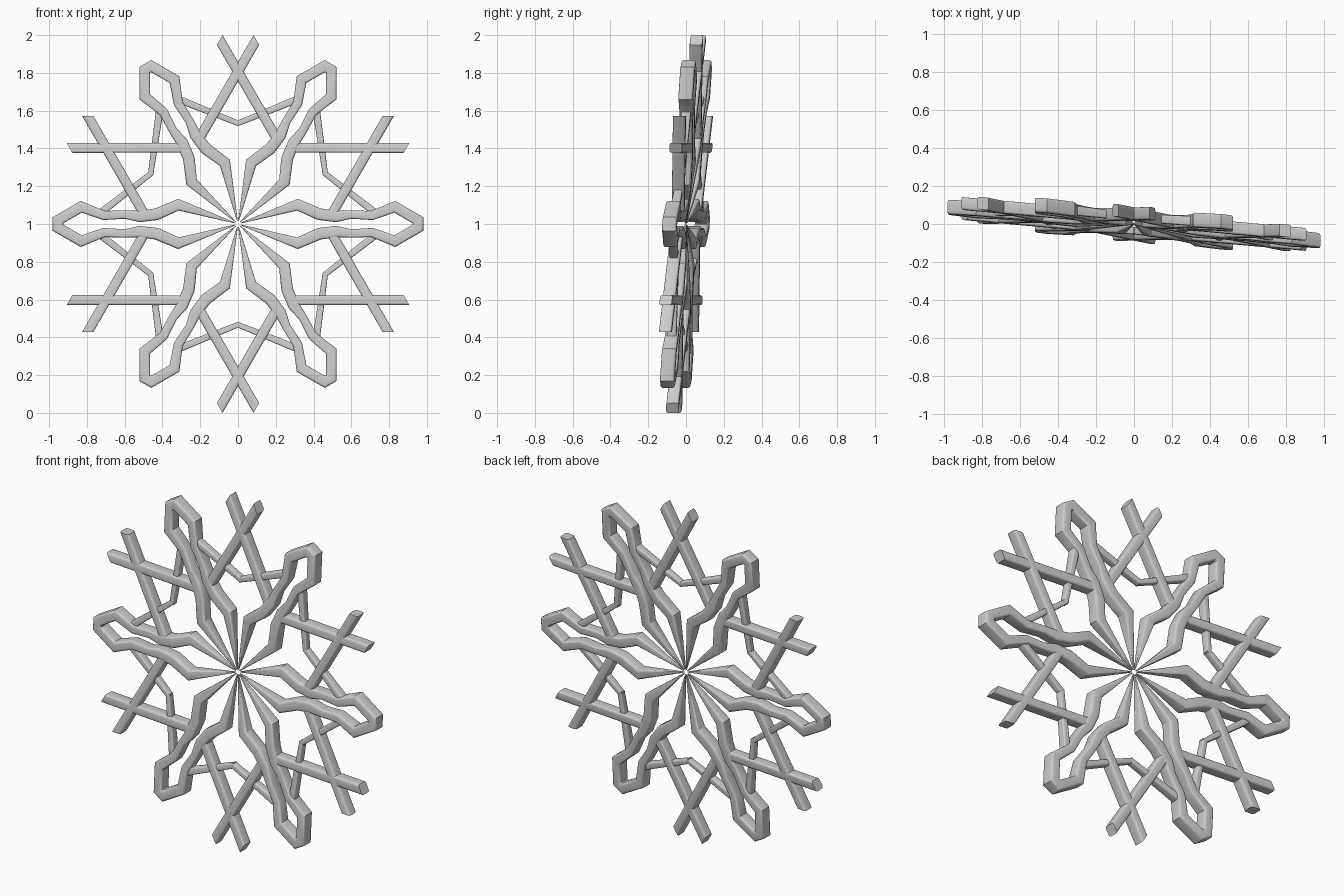
import bpy, bmesh, math
from mathutils import Vector

if "Cube" in bpy.data.objects:
    bpy.data.objects.remove(bpy.data.objects["Cube"])

TILT_X, TILT_Z = -0.09, 0.065      # slight lean of the whole flake
CENTRE_Z = 1.0


def section(w, d):
    """Rounded-rectangle cross-section: (sideways, depth) pairs."""
    r = 0.42 * min(w, d)
    pts = []
    for cx, cy, a0 in ((1, 1, 0), (-1, 1, 90), (-1, -1, 180), (1, -1, 270)):
        for k in range(4):
            a = math.radians(a0 + 30 * k)
            pts.append((cx * (w - r) + r * math.cos(a), cy * (d - r) + r * math.sin(a)))
    return pts


def sweep(bm, path, angle, side, end_cut=None):
    """Sweep a varying section along (u, v, half width, half depth) points."""
    P = [Vector(p[:2]) for p in path]
    rings = []
    ca, sa = math.cos(angle), math.sin(angle)
    for i, (u, v, w, d) in enumerate(path):
        dirs = []
        if i > 0:
            dirs.append((P[i] - P[i - 1]).normalized())
        if i < len(P) - 1:
            dirs.append((P[i + 1] - P[i]).normalized())
        n = [Vector((-t.y, t.x)) for t in dirs]
        m = sum(n, Vector((0, 0))).normalized()
        m = m / max(m.dot(n[0]), 0.6)
        if end_cut and i == len(P) - 1:
            m = Vector(end_cut)
        ring = []
        for s, y in section(w, d):
            q = P[i] + m * s
            q.y *= side
            x, z = q.x * ca - q.y * sa, q.x * sa + q.y * ca
            ring.append(bm.verts.new((x, y + TILT_X * x + TILT_Z * z, z + CENTRE_Z)))
        rings.append(ring)
    for a, b in zip(rings, rings[1:]):
        for k in range(len(a)):
            j = (k + 1) % len(a)
            bm.faces.new((a[k], a[j], b[j], b[k]))
    bm.faces.new(rings[0])
    bm.faces.new(rings[-1])


def snow_part(name, path, end_cut=None):
    """Repeat one half-arm path six times round, mirrored."""
    bm = bmesh.new()
    for k in range(6):
        for side in (1, -1):
            sweep(bm, path, k * math.pi / 3, side, end_cut)
    bmesh.ops.recalc_face_normals(bm, faces=bm.faces)
    me = bpy.data.meshes.new(name)
    bm.to_mesh(me)
    bm.free()
    ob = bpy.data.objects.new(name, me)
    bpy.context.collection.objects.link(ob)
    bpy.ops.object.select_all(action='DESELECT')
    ob.select_set(True)
    bpy.context.view_layer.objects.active = ob
    bpy.ops.object.shade_smooth_by_angle(angle=math.radians(35))


# Main arms: tapered spoke, twin strand and half of the pointed end loop
snow_part("arm_strands", [
    (0.015, 0.005, 0.002, 0.004),
    (0.315, 0.102, 0.029, 0.036),
    (0.430, 0.052, 0.031, 0.036),
    (0.520, 0.040, 0.030, 0.035),
    (0.600, 0.050, 0.022, 0.033),
    (0.710, 0.045, 0.024, 0.035),
    (0.830, 0.091, 0.028, 0.038),
    (0.953, 0.020, 0.028, 0.038),
    (0.953, -0.002, 0.028, 0.038),
])

# Long side bars that cross between the arms
snow_part("crossing_bars", [
    (0.495, 0.050, 0.026, 0.033),
    (0.795, 0.571, 0.026, 0.033),
], end_cut=(-1.155, 0))

# Thin twigs leaning back to meet between the arms
snow_part("thin_twigs", [
    (0.745, 0.045, 0.020, 0.026),
    (0.455, 0.272, 0.014, 0.019),
])
